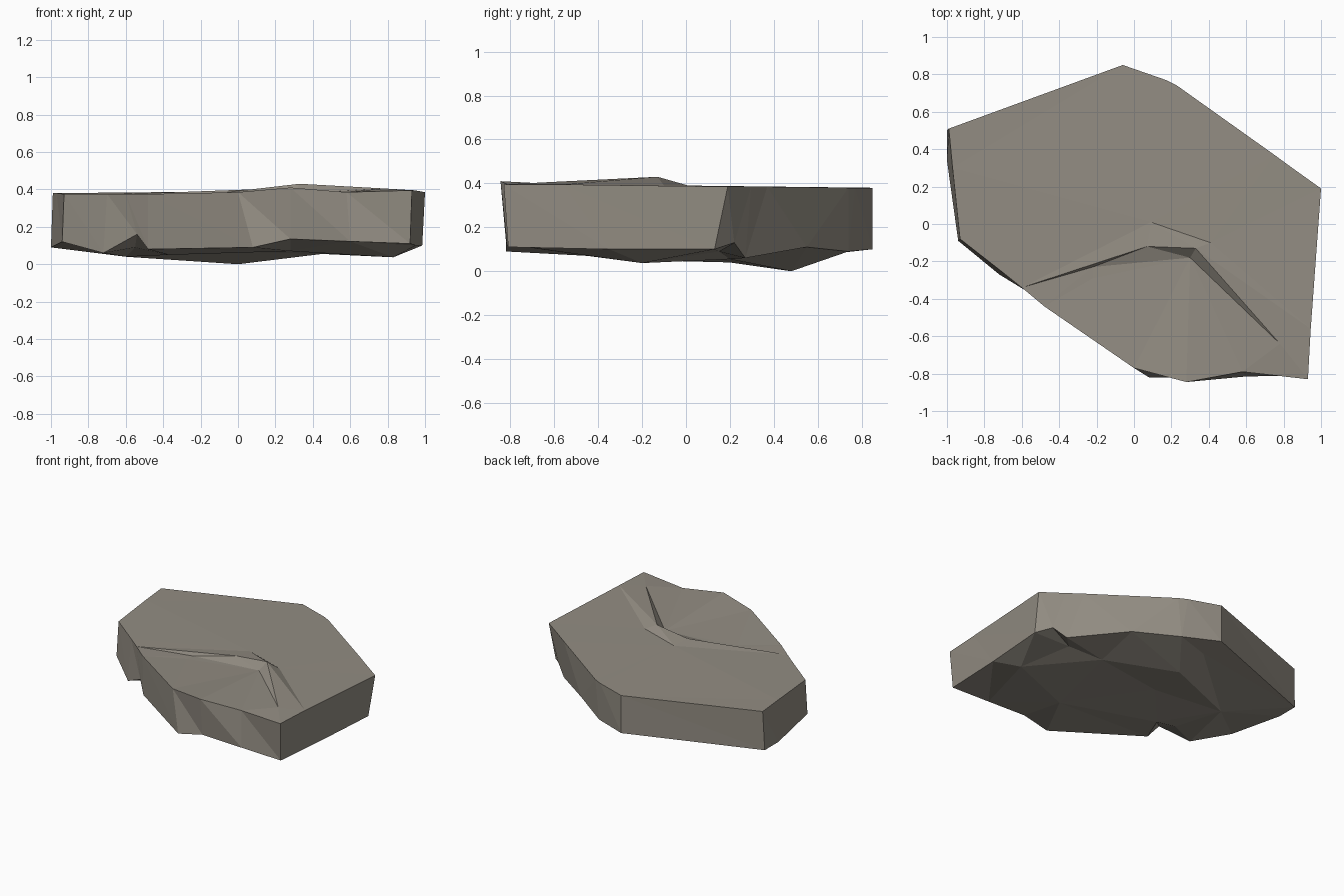
import bpy, bmesh
from mathutils import Vector
from mathutils.geometry import delaunay_2d_cdt

# Rim, counterclockwise from the left tip: top corner xyz, bottom corner xyz
RIM = [
    (-0.99, 0.51, 0.38, -1.00, 0.50, 0.09),
    (-0.97, 0.30, 0.38, -1.00, 0.34, 0.09),
    (-0.93, -0.08, 0.375, -0.94, -0.09, 0.12),
    (-0.70, -0.26, 0.375, -0.72, -0.27, 0.06),
    (-0.60, -0.34, 0.375, -0.54, -0.38, 0.16),
    (-0.48, -0.44, 0.375, -0.48, -0.43, 0.08),
    (0.00, -0.77, 0.385, 0.08, -0.82, 0.09),
    (0.28, -0.845, 0.41, 0.28, -0.82, 0.135),
    (0.58, -0.79, 0.385, 0.60, -0.815, 0.122),
    (0.93, -0.83, 0.395, 0.92, -0.81, 0.11),
    (0.945, -0.56, 0.395, 0.95, -0.35, 0.10),
    (1.00, 0.19, 0.385, 0.985, 0.13, 0.10),
    (0.85, 0.297, 0.385, 0.90, 0.22, 0.13),
    (0.75, 0.37, 0.385, 0.82, 0.27, 0.06),
    (0.23, 0.74, 0.38, 0.48, 0.55, 0.11),
    (0.17, 0.77, 0.38, 0.20, 0.74, 0.09),
    (-0.06, 0.85, 0.38, -0.06, 0.85, 0.10),
]
# Raised crack lip, crack floor and the swell behind it
CRACK = [
    (0.07, -0.12, 0.40), (0.33, -0.13, 0.43), (0.78, -0.64, 0.405),
    (-0.22, -0.23, 0.365), (0.30, -0.18, 0.375), (-0.22, -0.29, 0.365),
    (0.09, 0.01, 0.39), (0.41, -0.10, 0.39),
]
# Chains inside CRACK (None, i) means rim corner i
CHAINS = [
    [(4,), 0, 1, 2], [(4,), 3, 4, 2], [(5,), 5, 4],
    [0, 6, 7, (10,)], [1, (10,)], [(5,), 3],
]
# Uneven underside
KNOBS = [
    (0.00, 0.48, 0.0), (0.83, -0.20, 0.037), (-0.60, 0.20, 0.04),
    (-0.37, -0.20, 0.05), (0.28, -0.45, 0.07), (0.45, 0.20, 0.055),
    (-0.10, 0.10, 0.07), (-0.05, 0.67, 0.08), (-0.55, -0.22, 0.09),
    (0.70, 0.15, 0.09),
]


def skin(bm, ring, inner, chains, flip):
    """Triangulate one face of the slab between its rim and inner points."""
    n = len(ring)
    pts = [v.co for v in ring] + [Vector(p) for p in inner]
    verts = list(ring) + [bm.verts.new(p) for p in inner]
    edges = [(i, (i + 1) % n) for i in range(n)]
    for chain in chains:
        ids = [c[0] if isinstance(c, tuple) else n + c for c in chain]
        edges += list(zip(ids, ids[1:]))
    _, _, faces, source, _, _ = delaunay_2d_cdt(
        [Vector(p[:2]) for p in pts], edges, [], 1, 1e-5)
    for f in faces:
        ids = [source[i][0] for i in f]
        bm.faces.new([verts[i] for i in (reversed(ids) if flip else ids)])


bm = bmesh.new()
top = [bm.verts.new(r[:3]) for r in RIM]
low = [bm.verts.new(r[3:]) for r in RIM]
skin(bm, top, CRACK, CHAINS, False)
skin(bm, low, KNOBS, [], True)

# Faceted side walls
for i in range(len(RIM)):
    j = (i + 1) % len(RIM)
    bm.faces.new((top[i], low[i], low[j]))
    bm.faces.new((top[i], low[j], top[j]))
bmesh.ops.recalc_face_normals(bm, faces=bm.faces)

mesh = bpy.data.meshes.new("rock_slab")
bm.to_mesh(mesh)
bm.free()
slab = bpy.data.objects.new("rock_slab", mesh)
bpy.context.collection.objects.link(slab)

stone = bpy.data.materials.new("warm grey stone")
stone.diffuse_color = (0.29, 0.265, 0.225, 1)
mesh.materials.append(stone)
